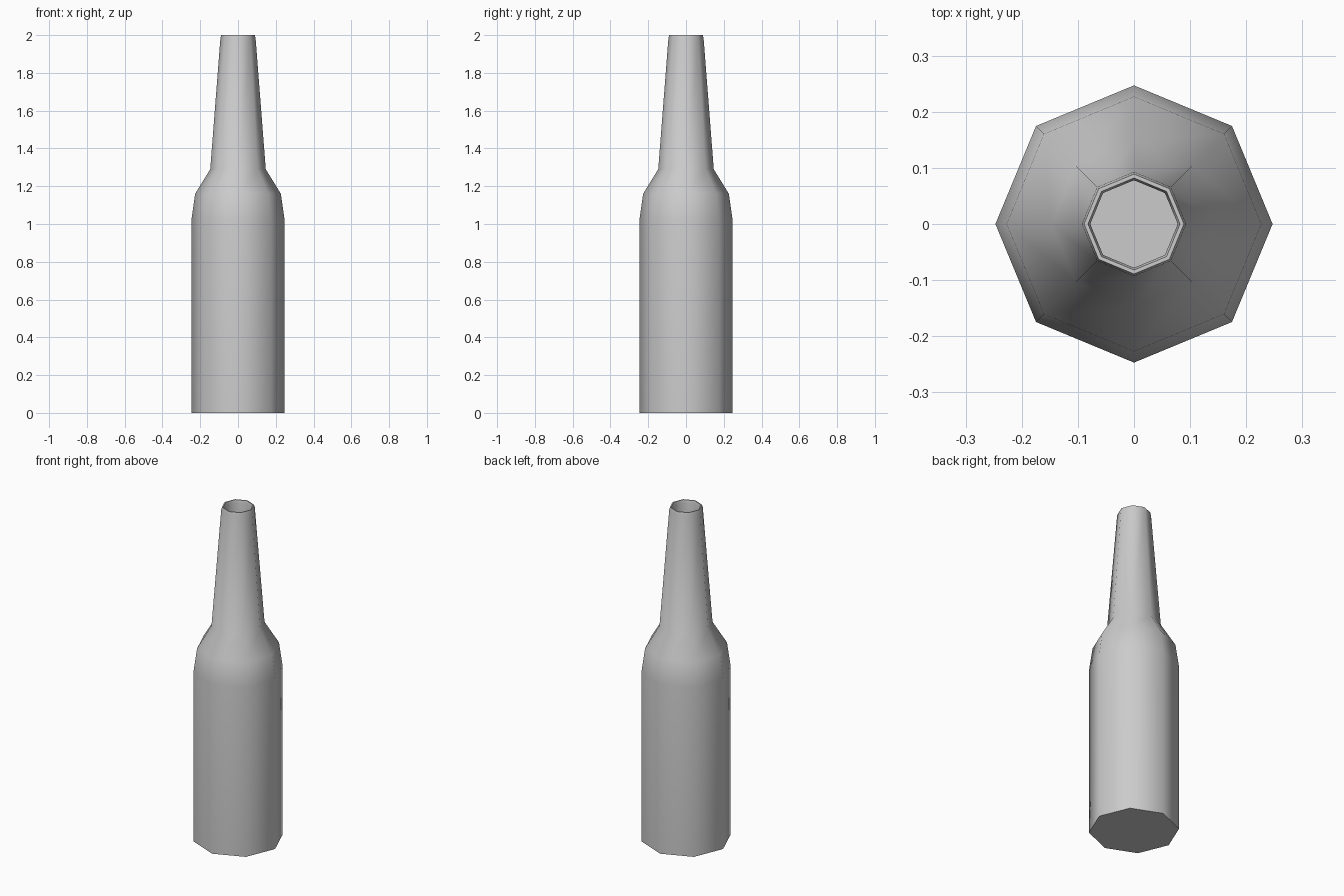
import bpy, bmesh
from math import cos, sin, tau, radians

if "Cube" in bpy.data.objects:
    bpy.data.objects.remove(bpy.data.objects["Cube"])

SIDES = 8
# Closed wall profile (radius, height): up the outside, over the lip, down the inside
PROFILE = [(0.247, 0), (0.247, 1.02), (0.227, 1.16), (0.147, 1.29),
           (0.093, 1.985), (0.089, 2.0), (0.082, 2.0), (0.078, 1.985),
           (0.131, 1.285), (0.211, 1.15), (0.231, 1.02), (0.231, 0.016)]

# Revolve the profile into an eight-sided hollow bottle
bm = bmesh.new()
rings = [[bm.verts.new((r * cos(tau * i / SIDES), r * sin(tau * i / SIDES), z))
          for i in range(SIDES)] for r, z in PROFILE]
for lower, upper in zip(rings, rings[1:]):
    for i in range(SIDES):
        j = (i + 1) % SIDES
        bm.faces.new((lower[i], lower[j], upper[j], upper[i]))

# Flat underside and inner floor
bm.faces.new(rings[0][::-1])
bm.faces.new(rings[-1])
bmesh.ops.recalc_face_normals(bm, faces=bm.faces[:])

mesh = bpy.data.meshes.new("bottle")
bm.to_mesh(mesh)
bm.free()
bottle = bpy.data.objects.new("bottle", mesh)
bpy.context.collection.objects.link(bottle)

# Smooth sides, crisp base edge
bpy.context.view_layer.objects.active = bottle
bottle.select_set(True)
bpy.ops.object.shade_smooth_by_angle(angle=radians(60))
